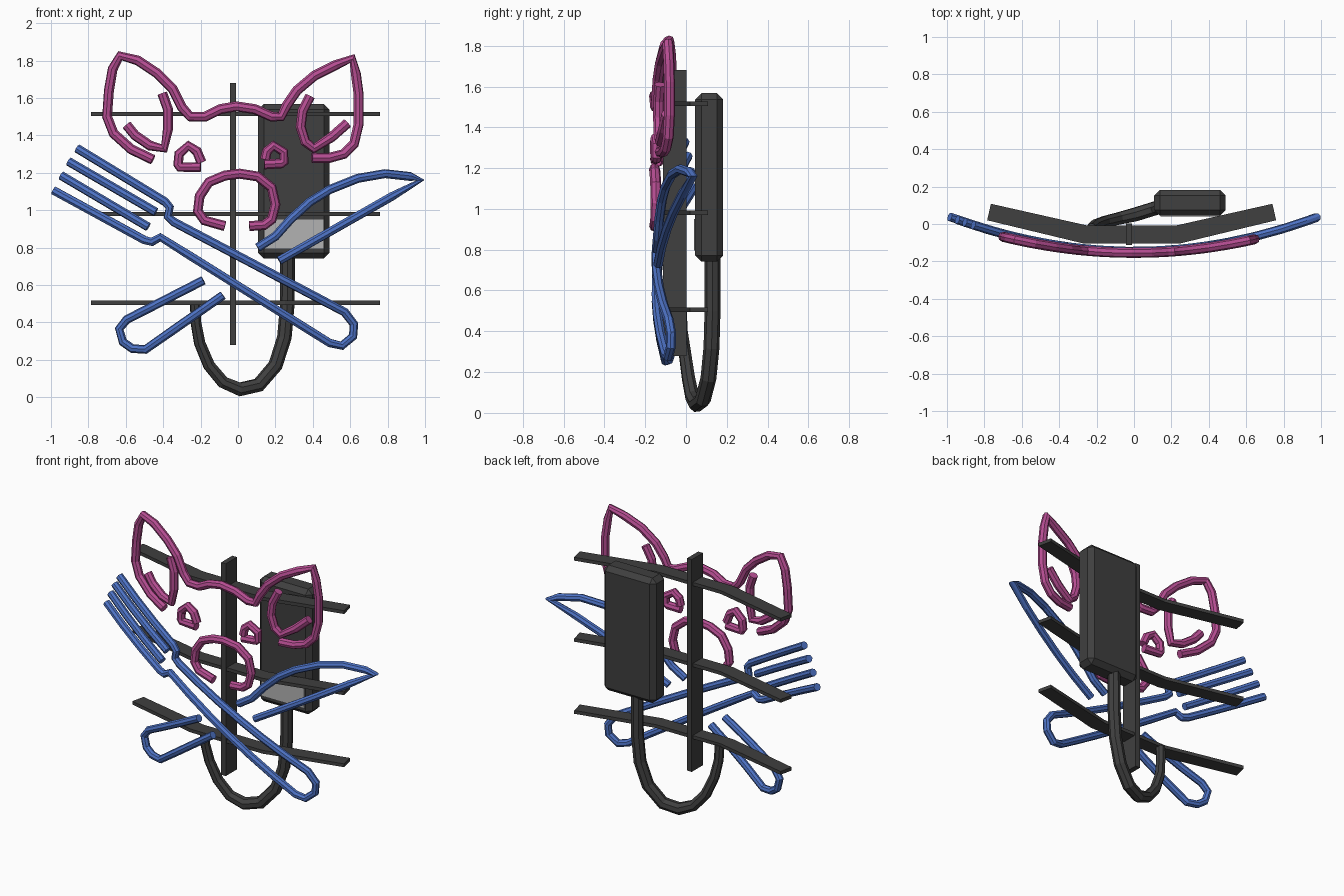
import bpy, bmesh
from mathutils import Vector


def material(name, rgb):
    m = bpy.data.materials.new(name)
    m.diffuse_color = (*rgb, 1)
    return m


PINK = material("pink", (0.47, 0.075, 0.29))
BLUE = material("blue", (0.075, 0.17, 0.56))
DARK = material("dark grey", (0.05, 0.05, 0.05))
LABEL = material("light grey", (0.45, 0.45, 0.45))


def tube(name, pts, radius, mat, radii=None):
    """Eight-sided capped tube along a 3D polyline."""
    cu = bpy.data.curves.new(name, 'CURVE')
    cu.dimensions = '3D'
    cu.bevel_depth = radius
    cu.bevel_resolution = 2
    cu.use_fill_caps = True
    sp = cu.splines.new('POLY')
    sp.points.add(len(pts) - 1)
    sp.use_smooth = False
    for i, p in enumerate(pts):
        sp.points[i].co = (*p, 1)
        if radii:
            sp.points[i].radius = radii[i]
    cu.materials.append(mat)
    ob = bpy.data.objects.new(name, cu)
    bpy.context.collection.objects.link(ob)
    return ob


def bent_tube(name, xz, radius, mat, y0, k):
    """Tube drawn in the front plane and laid on a gently curved sheet."""
    pts = []
    for (x0, z0), (x1, z1) in zip(xz, xz[1:]):
        n = max(1, round(abs(x1 - x0) / 0.16))
        pts += [(x0 + (x1 - x0) * i / n, z0 + (z1 - z0) * i / n) for i in range(n)]
    pts.append(xz[-1])
    return tube(name, [(x, y0 + k * x * x, z) for x, z in pts], radius, mat)


def box(name, x0, x1, y0, y1, z0, z1, mat, bevel=0):
    bm = bmesh.new()
    bmesh.ops.create_cube(bm, size=1)
    for v in bm.verts:
        v.co = Vector((x0 + (v.co.x + .5) * (x1 - x0),
                       y0 + (v.co.y + .5) * (y1 - y0),
                       z0 + (v.co.z + .5) * (z1 - z0)))
    if bevel:
        bmesh.ops.bevel(bm, geom=bm.edges[:], offset=bevel, segments=1,
                        profile=0.5, affect='EDGES')
    return finish(name, bm, mat)


def finish(name, bm, mat):
    bmesh.ops.recalc_face_normals(bm, faces=bm.faces[:])
    me = bpy.data.meshes.new(name)
    bm.to_mesh(me)
    bm.free()
    me.materials.append(mat)
    ob = bpy.data.objects.new(name, me)
    bpy.context.collection.objects.link(ob)
    return ob


# Pink animal head
pink_lines = {
    "head_and_ears": [
        (-.455, 1.27), (-.57, 1.325), (-.665, 1.41), (-.70, 1.50), (-.69, 1.64),
        (-.67, 1.755), (-.63, 1.825), (-.535, 1.80), (-.43, 1.73), (-.35, 1.65),
        (-.30, 1.55), (-.255, 1.50), (-.175, 1.50), (-.095, 1.54), (-.01, 1.555),
        (.09, 1.54), (.18, 1.50), (.23, 1.50), (.26, 1.56), (.315, 1.64),
        (.41, 1.72), (.52, 1.775), (.61, 1.81), (.63, 1.73), (.645, 1.62),
        (.645, 1.46), (.62, 1.355), (.565, 1.30), (.49, 1.28), (.395, 1.28)],
    "left_inner_ear": [
        (-.405, 1.625), (-.375, 1.54), (-.375, 1.43), (-.395, 1.33),
        (-.47, 1.345), (-.55, 1.40), (-.595, 1.455)],
    "right_inner_ear": [
        (.385, 1.61), (.345, 1.53), (.335, 1.445), (.36, 1.365),
        (.405, 1.33), (.50, 1.39), (.585, 1.465)],
    "left_eye": [
        (-.20, 1.23), (-.31, 1.23), (-.32, 1.245), (-.315, 1.30), (-.265, 1.345),
        (-.22, 1.315), (-.195, 1.255)],
    "right_eye": [
        (.14, 1.245), (.23, 1.25), (.245, 1.26), (.245, 1.31), (.19, 1.345),
        (.155, 1.315), (.145, 1.27)],
    "snout": [
        (-.07, .915), (-.18, .945), (-.215, .995), (-.205, 1.075), (-.155, 1.15),
        (-.07, 1.185), (.01, 1.195), (.105, 1.18), (.18, 1.12), (.20, 1.03),
        (.18, .95), (.14, .92), (.06, .915)],
}
for name, xz in pink_lines.items():
    bent_tube(name, xz, 0.027, PINK, -0.154, 0.175)

# Blue crossed fork and knife
blue_lines = {
    "fork_outline": [
        (-.86, 1.33), (-.39, 1.045), (-.365, 1.015), (-.375, .965), (-.34, .935),
        (.57, .455), (.62, .39), (.615, .325), (.555, .275), (.49, .29),
        (-.415, .855), (-.46, .83), (-.50, .84), (-.985, 1.105)],
    "fork_upper_tine": [(-.905, 1.26), (-.44, .99)],
    "fork_lower_tine": [(-.945, 1.185), (-.48, .91)],
    "knife_blade": [
        (.105, .80), (.20, .86), (.28, .95), (.385, 1.045), (.49, 1.11),
        (.64, 1.17), (.785, 1.195), (.92, 1.18), (.975, 1.16), (.22, .73)],
    "knife_handle": [
        (-.185, .625), (-.595, .415), (-.635, .365), (-.615, .295),
        (-.565, .26), (-.495, .255), (-.08, .545)],
}
for name, xz in blue_lines.items():
    bent_tube(name, xz, 0.024, BLUE, -0.146, 0.19)

# Supporting frame: bent cross bars and an upright
section = [(-.785, .02), (-.275, -.103), (.25, -.103), (.76, .02),
           (.74, .108), (.225, -.008), (-.25, -.008), (-.765, .108)]
for name, z in (("top_bar", 1.515), ("middle_bar", .98), ("bottom_bar", .505)):
    bm = bmesh.new()
    v = [[bm.verts.new((x, y, z + dz)) for x, y in section] for dz in (-.011, .011)]
    for row in v:
        for ids in ((0, 1, 6, 7), (1, 2, 5, 6), (2, 3, 4, 5)):
            bm.faces.new([row[i] for i in ids])
    for i in range(8):
        j = (i + 1) % 8
        bm.faces.new((v[0][i], v[0][j], v[1][j], v[1][i]))
    finish(name, bm, DARK)
box("upright", -.044, -.01, -.113, .003, .28, 1.68, DARK)

# Power box, label and cable
box("power_box", .108, .49, .045, .182, .742, 1.567, DARK, 0.03)
box("box_label", .143, .456, .039, .047, .795, .95, LABEL)
cable = [(.265, .13, .78), (.264, .13, .50), (.248, .125, .32), (.20, .11, .17),
         (.11, .083, .065), (.01, .052, .042), (-.08, .03, .08), (-.155, .012, .17),
         (-.205, -.005, .29), (-.225, -.02, .40), (-.228, -.025, .50)]
tube("cable", cable, 0.039, DARK,
     [1, 1, 1, 1, 1, 1, .9, .85, .8, .75, .75])
